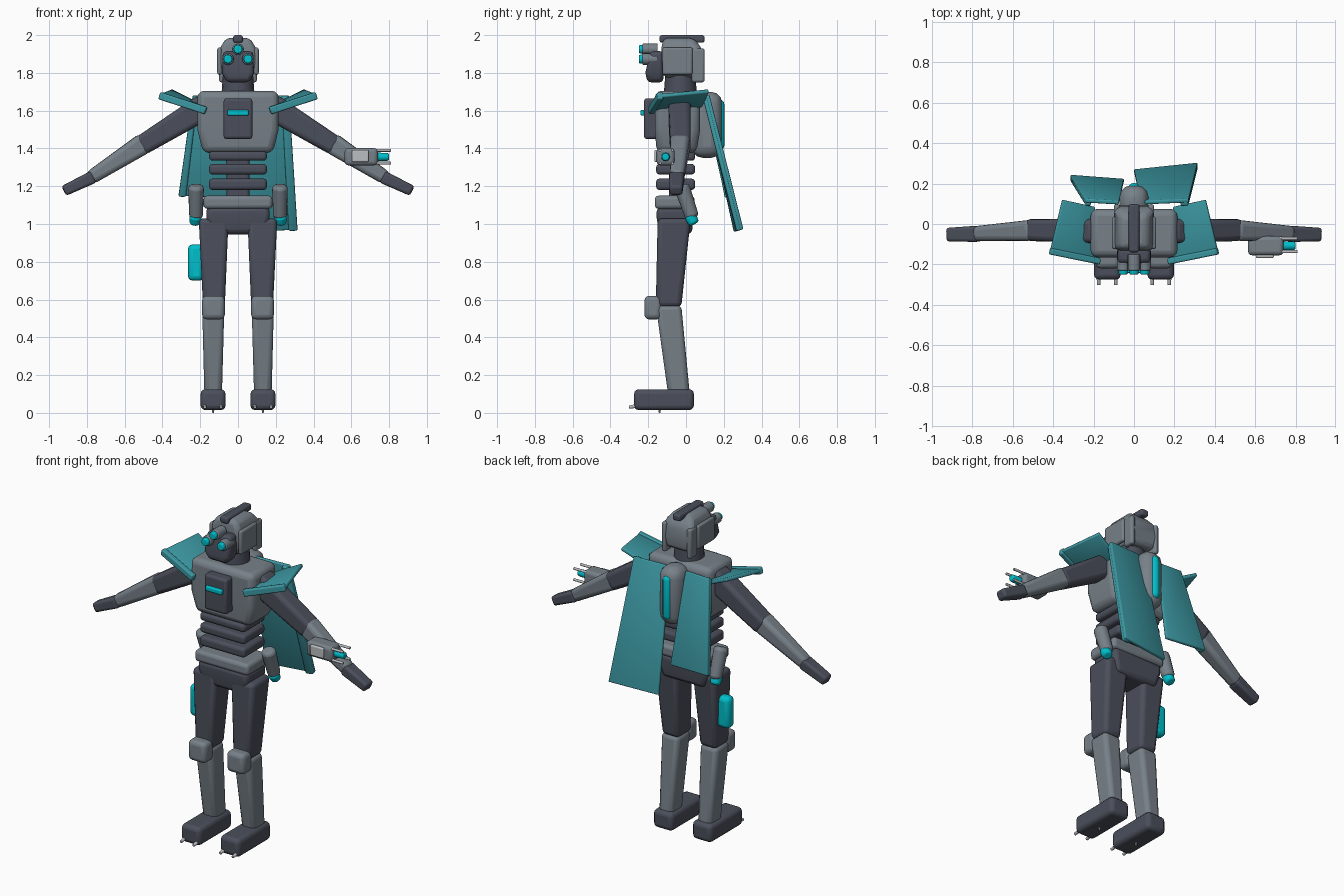
import bpy, bmesh, math
from mathutils import Vector

if "Cube" in bpy.data.objects:
    bpy.data.objects.remove(bpy.data.objects["Cube"])


def material(name, r, g, b):
    m = bpy.data.materials.new(name)
    m.use_nodes = True
    m.diffuse_color = (r, g, b, 1)
    m.node_tree.nodes["Principled BSDF"].inputs["Base Color"].default_value = (r, g, b, 1)
    return m


DARK = material("dark slate", .070, .078, .105)
GREY = material("steel grey", .185, .22, .25)
TEAL = material("teal cloth", .045, .31, .36)
CYAN = material("bright cyan", .0, .52, .60)
LIGHT = material("pale metal", .50, .52, .54)


def finish(name, bm, mat, bevel=0, segments=3, thickness=0):
    bmesh.ops.recalc_face_normals(bm, faces=bm.faces)
    me = bpy.data.meshes.new(name)
    bm.to_mesh(me)
    bm.free()
    me.materials.append(mat)
    ob = bpy.data.objects.new(name, me)
    bpy.context.collection.objects.link(ob)
    if thickness:
        mod = ob.modifiers.new("thickness", "SOLIDIFY")
        mod.thickness, mod.offset = thickness, 0
    if bevel:
        mod = ob.modifiers.new("rounding", "BEVEL")
        mod.width, mod.segments, mod.limit_method = bevel, segments, "ANGLE"
    bpy.ops.object.select_all(action="DESELECT")
    ob.select_set(True)
    bpy.context.view_layer.objects.active = ob
    bpy.ops.object.shade_smooth_by_angle(angle=math.radians(35))
    return ob


def loft(name, mat, sections, bevel=.02):
    """Rectangular sections (x0, x1, y0, y1, z) joined from bottom to top."""
    bm = bmesh.new()
    rings = [[bm.verts.new(p) for p in ((x0, y0, z), (x1, y0, z), (x1, y1, z), (x0, y1, z))]
             for x0, x1, y0, y1, z in sections]
    for lo, hi in zip(rings, rings[1:]):
        for i in range(4):
            j = (i + 1) % 4
            bm.faces.new((lo[i], lo[j], hi[j], hi[i]))
    bm.faces.new(rings[0][::-1])
    bm.faces.new(rings[-1])
    return finish(name, bm, mat, bevel)


def box(name, mat, x, y, z, bevel=.015):
    return loft(name, mat, [(*x, *y, z[0]), (*x, *y, z[1])], bevel)


def limb(name, mat, a, b, half_a, half_b, bevel=.025):
    """Tapered box from a to b; half sizes are (depth, height)."""
    a, b = Vector(a), Vector(b)
    q = (b - a).to_track_quat("Z", "Y")
    bm = bmesh.new()
    bmesh.ops.create_cube(bm, size=2)
    for v in bm.verts:
        end, half = (a, half_a) if v.co.z < 0 else (b, half_b)
        v.co = end + q @ Vector((v.co.x * half[0], v.co.y * half[1], 0))
    return finish(name, bm, mat, bevel)


def tube(name, mat, a, b, ra, rb, bevel=.005, sides=16):
    a, b = Vector(a), Vector(b)
    q = (b - a).to_track_quat("Z", "Y")
    bm = bmesh.new()
    bmesh.ops.create_cone(bm, cap_ends=True, segments=sides, radius1=ra, radius2=rb,
                          depth=(b - a).length)
    for v in bm.verts:
        v.co = (a + b) / 2 + q @ v.co
    return finish(name, bm, mat, bevel, 3)


def plate(name, mat, corners, thickness):
    bm = bmesh.new()
    bm.faces.new([bm.verts.new(c) for c in corners])
    return finish(name, bm, mat, thickness * .3, 2, thickness)


def span(s, lo, hi):
    """An x range mirrored by side s."""
    return (lo, hi) if s > 0 else (-hi, -lo)


# Head, mask and neck
loft("head", GREY, [(-.08, .08, -.12, .085, 1.775), (-.098, .098, -.13, .095, 1.85),
                    (-.095, .095, -.13, .085, 1.93), (-.065, .065, -.12, .04, 1.985)], .025)
box("head_crest", DARK, (-.026, .026), (-.14, .098), (1.96, 2), .012)
loft("face_mask", DARK, [(-.06, .06, -.205, -.12, 1.75), (-.085, .085, -.215, -.12, 1.80),
                         (-.08, .08, -.19, -.12, 1.915)], .02)
tube("neck", DARK, (0, -.03, 1.68), (0, -.03, 1.79), .088, .08)
for x, z in ((-.053, 1.873), (.053, 1.873), (0, 1.925)):
    tube("eye_barrel", GREY, (x, -.15, z), (x, -.23, z), .031, .031)
    tube("eye_lens", CYAN, (x, -.22, z), (x, -.25, z), .025, .022, .006)

# Torso and backpack
loft("chest", GREY, [(-.185, .185, -.155, .055, 1.375), (-.215, .215, -.165, .075, 1.50),
                     (-.215, .215, -.165, .075, 1.705)], .035)
box("chest_plate", DARK, (-.076, .076), (-.222, -.13), (1.45, 1.665))
box("chest_light", CYAN, (-.055, .055), (-.242, -.2), (1.575, 1.603), .006)
box("backpack", GREY, (-.072, .072), (.03, .192), (1.35, 1.70), .06)
box("backpack_light", CYAN, (-.028, .028), (.15, .203), (1.39, 1.66), .026)
for z0, z1 in ((1.335, 1.385), (1.262, 1.318), (1.18, 1.24)):
    box("abdomen_segment", DARK, (-.153, .153), (-.158, .048), (z0, z1), .018)
box("spine", DARK, (-.06, .06), (-.09, -.01), (1.1, 1.4))
box("belt", GREY, (-.182, .182), (-.165, .045), (1.08, 1.15), .02)
loft("pelvis", DARK, [(-.14, .14, -.14, .03, .945), (-.168, .168, -.155, .04, 1.03),
                      (-.168, .168, -.155, .04, 1.09)], .025)

for s in (-1, 1):
    side = "left" if s > 0 else "right"

    # Head and hip details
    box(side + "_ear_plate", GREY, span(s, .085, .11), (-.125, .035), (1.79, 1.935), .012)
    box(side + "_ear_rear", GREY, span(s, .07, .10), (.03, .098), (1.75, 1.93), .012)
    tube(side + "_hip_pod", GREY, (s * .222, -.025, 1.205), (s * .222, .035, 1.03),
         .042, .036, .02)
    tube(side + "_hip_nozzle", CYAN, (s * .224, .02, 1.045), (s * .228, .045, 1.0),
         .034, .028, .012)

    # Legs
    loft(side + "_thigh", DARK, [(*span(s, .07, .185), -.16, -.025, .56),
                                 (*span(s, .05, .208), -.15, .025, 1.03)], .025)
    loft(side + "_shin", GREY, [(*span(s, .085, .178), -.095, .02, .10),
                                (*span(s, .072, .19), -.16, -.025, .57)], .025)
    box(side + "_knee", GREY, span(s, .07, .19), (-.22, -.13), (.495, .62), .025)
    box(side + "_foot", DARK, span(s, .066, .198), (-.275, .042), (.015, .125), .025)
    for x in (.09, .175):
        tube(side + "_toe_claw", LIGHT, (s * x, -.24, .04), (s * x, -.302, .03), .012, .009, .003, 8)
    tube(side + "_heel_stud", LIGHT, (s * .132, -.14, .03), (s * .132, -.14, 0), .01, .004, 0, 8)

    # Arms
    limb(side + "_upper_arm", DARK, (s * .17, -.035, 1.625), (s * .52, -.03, 1.41),
         (.06, .07), (.054, .052))
    limb(side + "_forearm", GREY, (s * .49, -.03, 1.432), (s * .785, -.048, 1.242),
         (.052, .056), (.037, .036))
    limb(side + "_hand", DARK, (s * .765, -.048, 1.25), (s * .922, -.053, 1.175),
         (.04, .034), (.034, .028), .015)

    # Shoulder guards with a thick front rim
    front_in, front_out = (s * .17, -.185, 1.60), (s * .415, -.135, 1.68)
    plate(side + "_shoulder_guard", TEAL,
          (front_in, front_out, (s * .355, .12, 1.705), (s * .195, .085, 1.625)), .022)
    limb(side + "_guard_rim", TEAL, front_in, front_out, (.016, .02), (.016, .02), .008)

# Cape halves: outer and inner x at top, then at the hem, hem height and depths
for name, top_out, top_in, hem_out, hem_in, hem_z, y_out, y_in in (
        ("left_cape", .27, .035, .315, .0, .97, .295, .262),
        ("right_cape", -.24, -.075, -.315, -.05, 1.15, .235, .215)):
    a, b = Vector((top_out, .115, 1.68)), Vector((top_in, .105, 1.68))
    c, d = Vector((hem_in, y_in, hem_z - .01)), Vector((hem_out, y_out, hem_z))
    plate(name, TEAL, (a, b, c, d), .02)
    shift = Vector((0, -.012, -.004))
    plate(name + "_rim", TEAL, (a + shift, a.lerp(b, .17) + shift,
                                d.lerp(c, .15) + shift, d + shift), .028)

# Right thigh power cell
box("thigh_cell", CYAN, (-.265, -.18), (-.10, -.03), (.70, .892), .026)

# Left wrist launcher
box("wrist_launcher", GREY, (.565, .74), (-.155, -.06), (1.31, 1.402), .02)
box("launcher_panel", LIGHT, (.603, .692), (-.168, -.15), (1.328, 1.392), .007)
tube("launcher_core", CYAN, (.72, -.108, 1.355), (.80, -.108, 1.355), .024, .02, .008)
for y in (-.137, -.072):
    for z in (1.322, 1.39):
        tube("launcher_prong", LIGHT, (.72, y, z), (.81, y, z), .008, .008, .002, 8)
